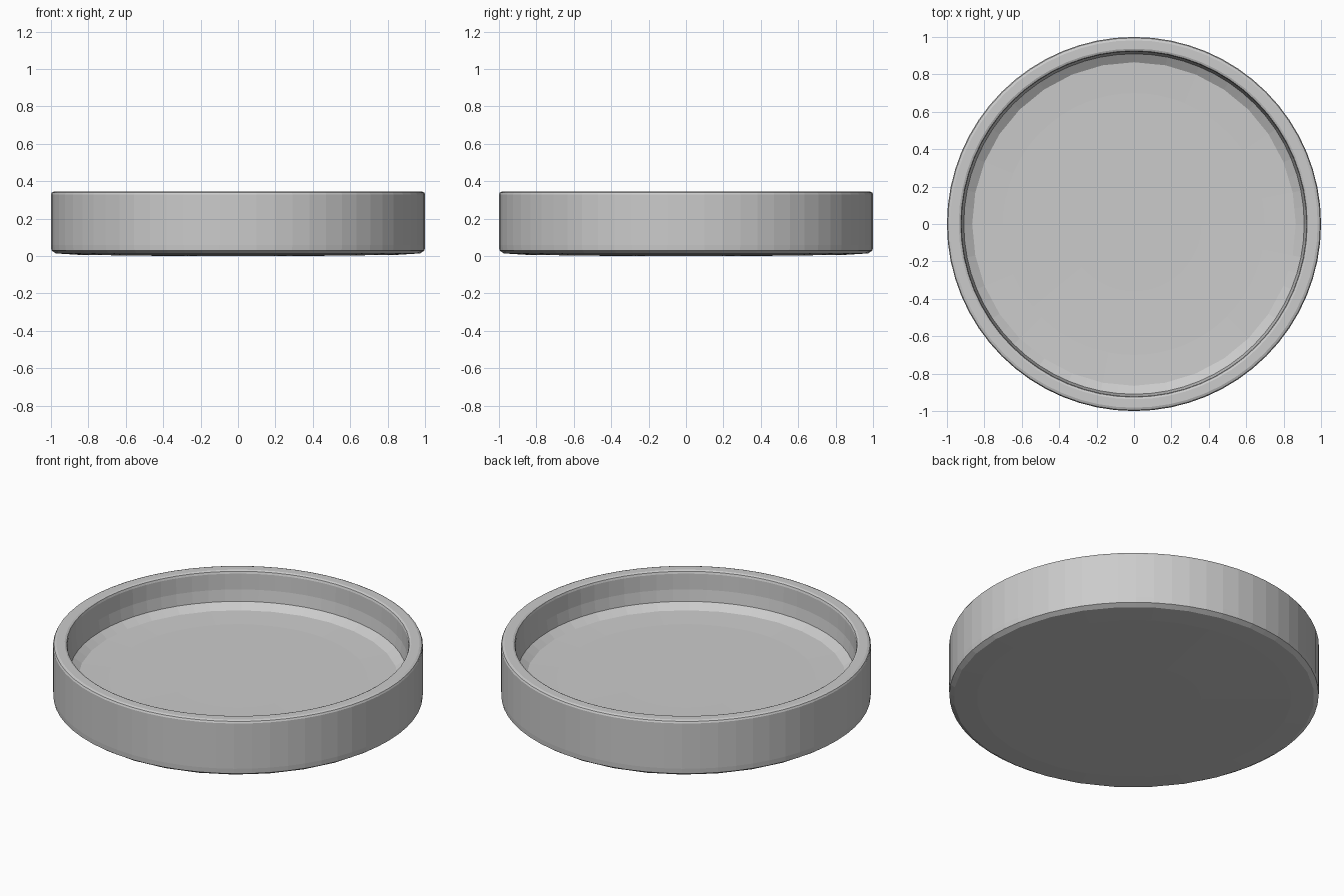
import bpy, bmesh
from math import cos, sin, pi

if "Cube" in bpy.data.objects:
    bpy.data.objects.remove(bpy.data.objects["Cube"])

SEG = 64

# Closed dish profile: radius, height, coarse (ring drawn with half the sides)
PROFILE = [
    (0.36, 0.0, False), (0.85, 0.006, True), (0.975, 0.014, True),   # underside
    (0.998, 0.03, False), (1.0, 0.06, False), (1.0, 0.33, False),    # outer wall
    (0.995, 0.34, False), (0.982, 0.345, False),                     # rim
    (0.937, 0.345, False), (0.926, 0.34, False), (0.922, 0.328, False),
    (0.92, 0.235, False), (0.91, 0.168, False),                      # inner wall
    (0.865, 0.136, True), (0.70, 0.130, False), (0.36, 0.128, False) # floor
]


def ring(bm, r, z, coarse):
    verts = []
    for i in range(SEG):
        a = 2 * pi * i / SEG
        # midpoints of a coarse ring lie on the straight chord
        k = r * cos(2 * pi / SEG) if coarse and i % 2 else r
        verts.append(bm.verts.new((k * cos(a), k * sin(a), z)))
    return verts


# Shallow round dish
bm = bmesh.new()
rings = [ring(bm, *p) for p in PROFILE]
for a, b in zip(rings, rings[1:]):
    for i in range(SEG):
        j = (i + 1) % SEG
        bm.faces.new((a[i], a[j], b[j], b[i]))
bm.faces.new(rings[0][::-1])
bm.faces.new(rings[-1])
bmesh.ops.recalc_face_normals(bm, faces=bm.faces)

mesh = bpy.data.meshes.new("round_dish")
bm.to_mesh(mesh)
bm.free()
dish = bpy.data.objects.new("round_dish", mesh)
bpy.context.collection.objects.link(dish)
